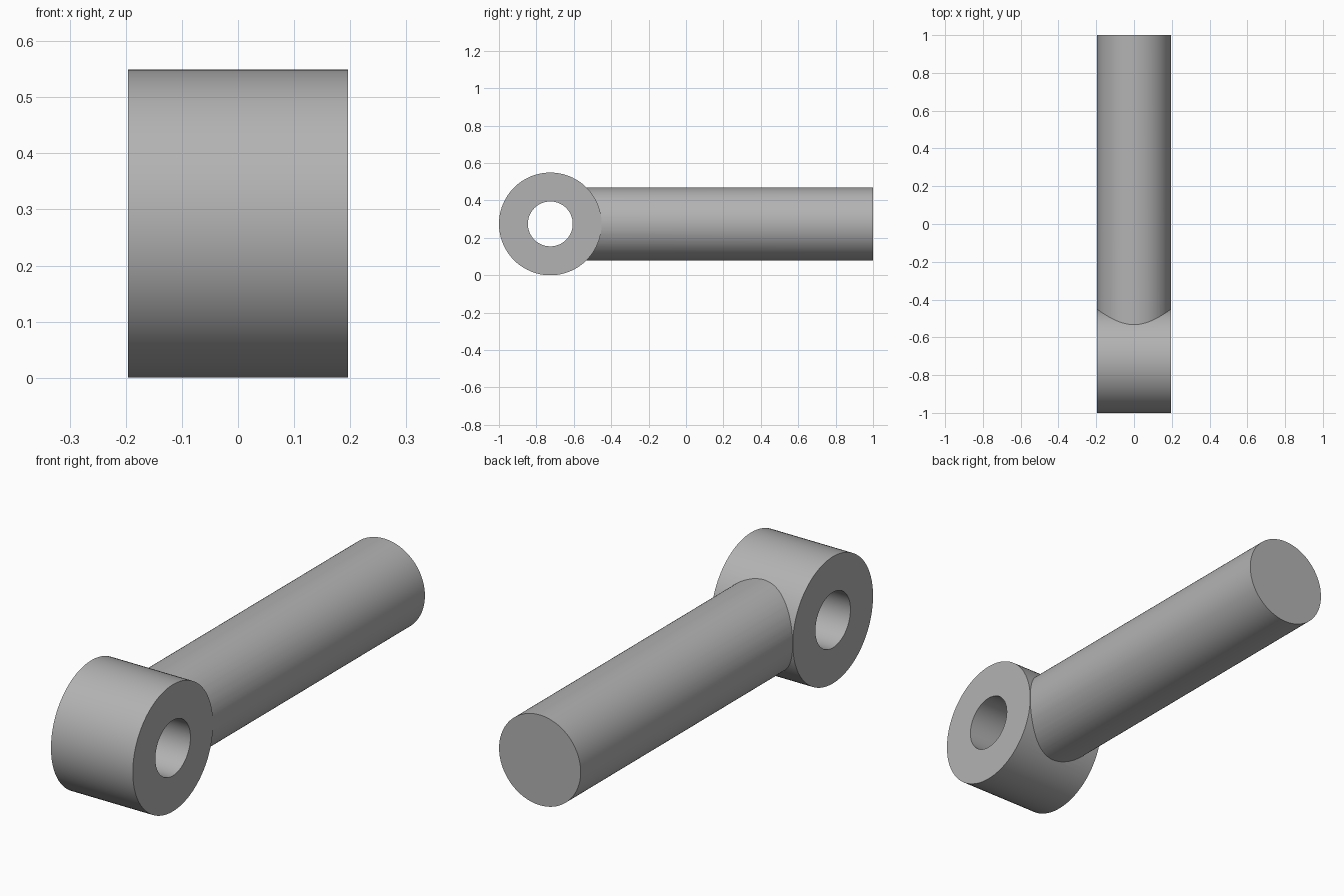
import bpy
from math import pi, radians

EYE_R, BORE_R, SHANK_R = 0.2745, 0.12, 0.1955
HALF_WIDTH = 0.196
EYE_Y = EYE_R - 1.0

cube = bpy.data.objects.get("Cube")
if cube:
    bpy.data.objects.remove(cube, do_unlink=True)

steel = bpy.data.materials.new("plain grey steel")
steel.use_nodes = True
grey = (0.45, 0.45, 0.45, 1.0)
steel.diffuse_color = grey
steel.node_tree.nodes["Principled BSDF"].inputs["Base Color"].default_value = grey


def cylinder(name, radius, length, y, rotation):
    bpy.ops.mesh.primitive_cylinder_add(vertices=96, radius=radius, depth=length,
                                        location=(0, y, EYE_R), rotation=rotation)
    obj = bpy.context.object
    obj.name = obj.data.name = name
    obj.data.materials.append(steel)
    return obj


def combine(target, tool, operation):
    mod = target.modifiers.new(tool.name, 'BOOLEAN')
    mod.operation, mod.solver, mod.object = operation, 'EXACT', tool
    bpy.context.view_layer.objects.active = target
    bpy.ops.object.modifier_apply(modifier=mod.name)
    bpy.data.objects.remove(tool, do_unlink=True)


ACROSS, ALONG = (0, pi / 2, 0), (pi / 2, 0, 0)

# Eye barrel, lying across the model
eye = cylinder("eye_with_shank", EYE_R, 2 * HALF_WIDTH, EYE_Y, ACROSS)

# Round shank, running back from inside the eye
shank = cylinder("shank", SHANK_R, 1 - EYE_Y, (1 + EYE_Y) / 2, ALONG)
combine(eye, shank, 'UNION')

# Pin hole through the eye
bore = cylinder("bore_cutter", BORE_R, 4 * HALF_WIDTH, EYE_Y, ACROSS)
bore.hide_render = True
combine(eye, bore, 'DIFFERENCE')

# Smooth walls with crisp rims and saddle joint
bpy.ops.object.select_all(action='DESELECT')
eye.select_set(True)
bpy.context.view_layer.objects.active = eye
bpy.ops.object.shade_smooth_by_angle(angle=radians(25))
